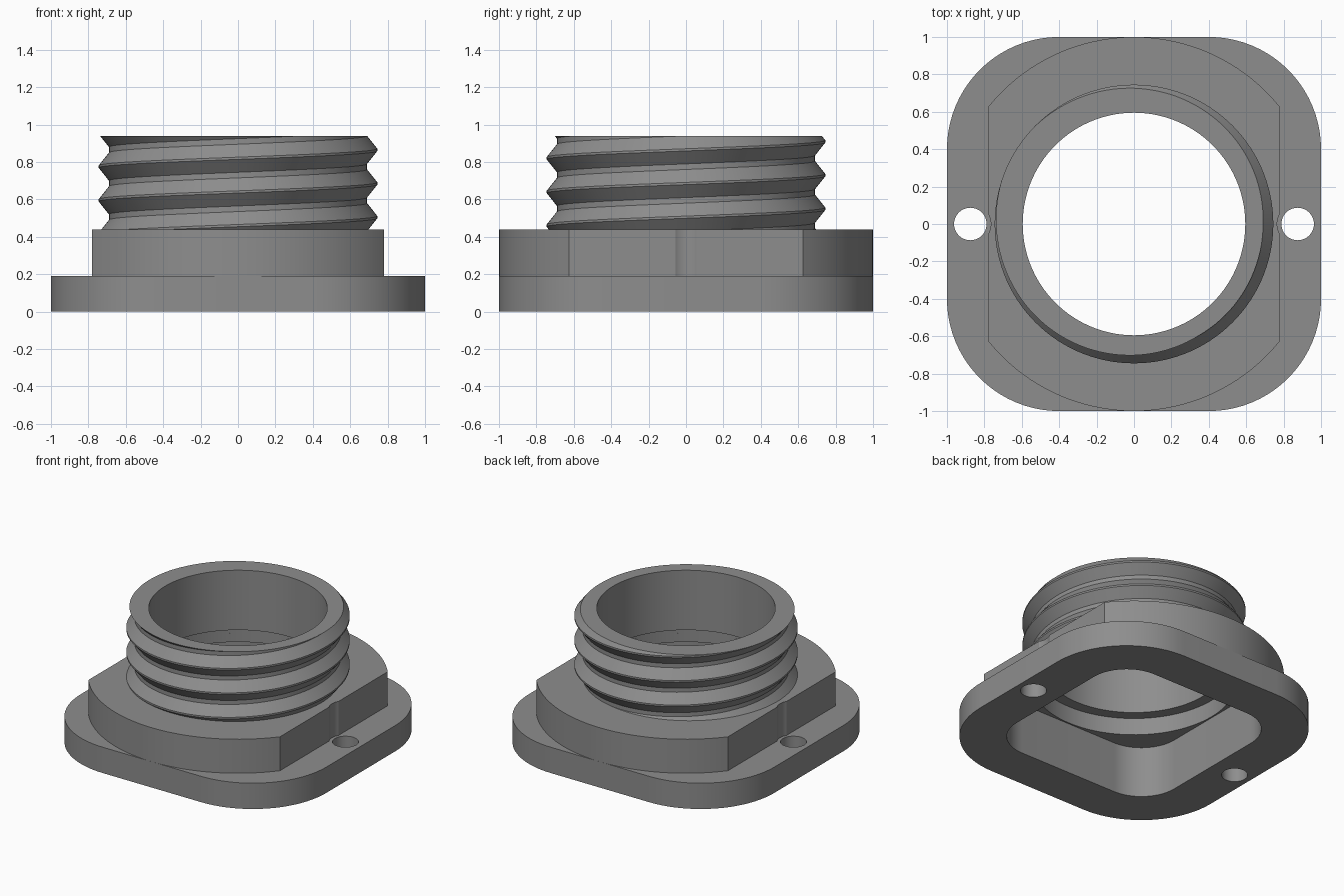
import bpy, bmesh, math

if "Cube" in bpy.data.objects:
    bpy.data.objects.remove(bpy.data.objects["Cube"])

TAU = math.tau
grey = bpy.data.materials.new("grey")
grey.diffuse_color = (0.27, 0.27, 0.27, 1)
grey.use_nodes = True
grey.node_tree.nodes["Principled BSDF"].inputs["Base Color"].default_value = grey.diffuse_color


def finish(name, bm, helper=False):
    bmesh.ops.recalc_face_normals(bm, faces=bm.faces)
    me = bpy.data.meshes.new(name)
    bm.to_mesh(me)
    bm.free()
    me.materials.append(grey)
    ob = bpy.data.objects.new(name, me)
    bpy.context.collection.objects.link(ob)
    ob.hide_render = helper
    ob.hide_set(helper)
    return ob


def prism(name, outline, z0, z1, helper=False):
    bm = bmesh.new()
    face = bm.faces.new([bm.verts.new((x, y, z0)) for x, y in outline])
    top = bmesh.ops.extrude_face_region(bm, geom=[face])["geom"]
    for v in top:
        if isinstance(v, bmesh.types.BMVert):
            v.co.z = z1
    return finish(name, bm, helper)


def circle(r, n=96, cx=0):
    return [(cx + r * math.cos(TAU * i / n), r * math.sin(TAU * i / n)) for i in range(n)]


def rounded_square(half, r, n=20):
    pts = []
    for q, (sx, sy) in enumerate([(1, 1), (-1, 1), (-1, -1), (1, -1)]):
        for i in range(n + 1):
            a = (q + i / n) * math.pi / 2
            pts.append((sx * (half - r) + r * math.cos(a), sy * (half - r) + r * math.sin(a)))
    return pts


def clipped_circle(r, x, n=40):
    a0 = math.acos(x / r)
    arc = [a0 + (math.pi - 2 * a0) * i / n for i in range(n + 1)]
    arc += [a + math.pi for a in arc]
    return [(r * math.cos(a), r * math.sin(a)) for a in arc]


def cut(ob, cutters):
    for c in cutters:
        m = ob.modifiers.new(c.name, 'BOOLEAN')
        m.operation, m.solver, m.object = 'DIFFERENCE', 'EXACT', c
    dg = bpy.context.evaluated_depsgraph_get()
    ob_mesh = bpy.data.meshes.new_from_object(ob.evaluated_get(dg))
    ob.modifiers.clear()
    ob.data = ob_mesh


# Mounting plate and collar
plate = prism("base_plate", rounded_square(1.0, 0.6), 0, 0.19)
collar = prism("collar", clipped_circle(1.0, 0.78), 0.19, 0.44)

# Cutters: square cavity, round seat, screw holes and their clearances
cavity = prism("cavity_cutter", rounded_square(0.685, 0.285), -0.1, 0.375, True)
seat = prism("seat_cutter", circle(0.675), 0.3, 0.6, True)
holes = [prism("hole_cutter", circle(0.087, 40, s * 0.875), -0.1, 0.3, True) for s in (1, -1)]
reliefs = [prism("relief_cutter", circle(0.11, 40, s * 0.875), 0.1, 0.6, True) for s in (1, -1)]
bpy.context.view_layer.update()
cut(plate, [cavity] + holes)
cut(collar, [cavity, seat] + reliefs)

# Threaded neck: helical outer wall trimmed flat at both ends, with a stepped bore
PITCH, Z0, Z1, ROOT, CREST = 0.18, 0.44, 0.94, 0.69, 0.745
FLAT, FOOT, N = 0.006, 0.075, 120


def thread_radius(z, zc):
    d = abs((z - zc + PITCH / 2) % PITCH - PITCH / 2)
    t = min(max((d - FLAT) / (FOOT - FLAT), 0), 1)
    return CREST + (ROOT - CREST) * t


bm = bmesh.new()
columns = []
for i in range(N + 1):
    a = TAU * i / N
    zc = 0.865 + PITCH * i / N
    prof = []
    for k in range(-5, 3):
        for off in (-FOOT, -FLAT, FLAT, FOOT):
            z = min(max(zc + k * PITCH + off, Z0), Z1)
            prof.append((thread_radius(z, zc), z))
    prof += [(0.595, Z1), (0.595, 0.50), (0.675, 0.50), (0.675, Z0)]
    columns.append([bm.verts.new((r * math.cos(a), r * math.sin(a), z)) for r, z in prof])
for c, d in zip(columns, columns[1:]):
    for j in range(len(c) - 1):
        bm.faces.new((c[j], d[j], d[j + 1], c[j + 1]))
bmesh.ops.remove_doubles(bm, verts=bm.verts, dist=0.0002)
neck = finish("threaded_neck", bm)

for ob in (plate, collar, neck):
    bpy.ops.object.select_all(action='DESELECT')
    ob.select_set(True)
    bpy.context.view_layer.objects.active = ob
    bpy.ops.object.shade_smooth_by_angle(angle=math.radians(30))
